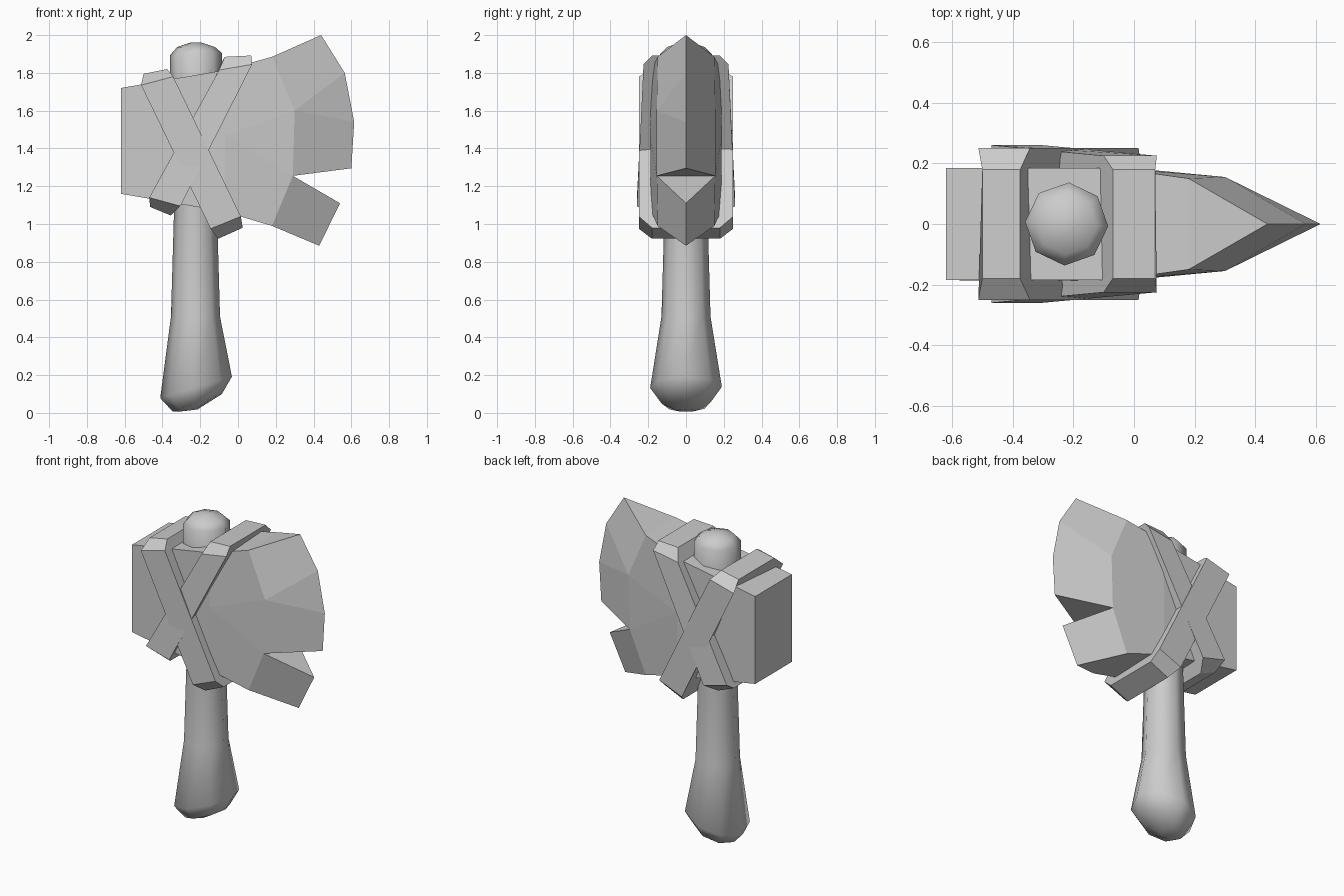
import bpy, bmesh, math
from mathutils import Vector, Matrix

cube = bpy.data.objects.get("Cube")
if cube:
    bpy.data.objects.remove(cube, do_unlink=True)

grey = bpy.data.materials.new("plain_grey")
grey.use_nodes = True
grey.diffuse_color = (0.6, 0.6, 0.6, 1)
bsdf = grey.node_tree.nodes["Principled BSDF"]
bsdf.inputs["Base Color"].default_value = (0.6, 0.6, 0.6, 1)
bsdf.inputs["Roughness"].default_value = 0.8


def make_object(name, bm, smooth=False):
    bmesh.ops.recalc_face_normals(bm, faces=bm.faces)
    for f in bm.faces:
        f.smooth = smooth
    mesh = bpy.data.meshes.new(name)
    bm.to_mesh(mesh)
    bm.free()
    mesh.materials.append(grey)
    obj = bpy.data.objects.new(name, mesh)
    bpy.context.collection.objects.link(obj)
    return obj


def loft(bm, rings):
    """Join closed rings of points and cap both ends."""
    loops = [[bm.verts.new(p) for p in ring] for ring in rings]
    n = len(loops[0])
    for a, b in zip(loops, loops[1:]):
        for i in range(n):
            j = (i + 1) % n
            bm.faces.new((a[i], a[j], b[j], b[i]))
    bm.faces.new(loops[0])
    bm.faces.new(loops[-1])


# Handle: eight-sided shaft with a slanted, swollen butt and a domed top
def handle_ring(x, z, radius, slope):
    ring = []
    for i in range(8):
        a = math.radians(45 * i - 3)
        dx = radius * math.cos(a)
        ring.append((x + dx, radius * math.sin(a), z + slope * dx))
    return ring


stations = [
    (-0.265, 0.012, 0.05, 0.12), (-0.215, 0.053, 0.13, 0.36),
    (-0.222, 0.135, 0.19, 0.3), (-0.225, 0.51, 0.13, 0),
    (-0.225, 1.1, 0.113, 0), (-0.222, 1.7, 0.137, 0),
    (-0.222, 1.9, 0.137, 0.04), (-0.222, 1.937, 0.1, 0),
    (-0.222, 1.96, 0.03, 0),
]
bm = bmesh.new()
loft(bm, [handle_ring(*s) for s in stations])
make_object("handle", bm, smooth=True)

# Axe head: side points (x, z, half thickness) and cutting edge points (x, z)
side = {
    "poll_top": (-0.62, 1.72, 0.185), "neck_top": (-0.07, 1.815, 0.185),
    "cheek_top": (0.18, 1.885, 0.15), "cheek_mid": (0.3, 1.6, 0.155),
    "notch": (0.29, 1.255, 0.155), "cheek_low": (0.18, 0.99, 0.15),
    "neck_low": (-0.07, 1.065, 0.185), "poll_low": (-0.62, 1.16, 0.185),
    "neck_mid": (-0.07, 1.47, 0.19),
}
edge = {
    "tip_top": (0.44, 2.0), "tip_upper": (0.565, 1.8), "tip_mid": (0.615, 1.54),
    "tip_low": (0.6, 1.295), "prong_top": (0.54, 1.11), "prong_low": (0.43, 0.885),
}
cheek_faces = [
    "poll_top neck_top neck_mid neck_low poll_low",
    "neck_top cheek_top cheek_mid neck_mid",
    "neck_mid cheek_mid notch",
    "neck_mid notch cheek_low neck_low",
    "cheek_top tip_top tip_upper cheek_mid",
    "cheek_mid tip_upper tip_mid",
    "cheek_mid tip_mid tip_low notch",
    "notch prong_top prong_low cheek_low",
]
bm = bmesh.new()
shared = {k: bm.verts.new((x, 0, z)) for k, (x, z) in edge.items()}
halves = []
for s in (-1, 1):
    verts = {k: bm.verts.new((x, s * y, z)) for k, (x, z, y) in side.items()}
    verts.update(shared)
    halves.append(verts)
    for names in cheek_faces:
        bm.faces.new([verts[k] for k in names.split()])
front, back = halves
# Walls across the thickness
for a, b in (("poll_low", "poll_top"), ("poll_top", "neck_top"), ("neck_top", "cheek_top"),
             ("poll_low", "neck_low"), ("neck_low", "cheek_low")):
    bm.faces.new((front[a], front[b], back[b], back[a]))
for a, tip in (("cheek_top", "tip_top"), ("notch", "tip_low"),
               ("notch", "prong_top"), ("cheek_low", "prong_low")):
    bm.faces.new((front[a], shared[tip], back[a]))
make_object("axe_head", bm)


# Straps: slanted bands around the head with chamfered corners
def strap(name, left, right, y_top, y_low, y_cap=0.18):
    widths = (y_top, y_cap, y_cap, y_low)
    rings = []
    for pts in (left, right):
        ring = [(x, -y, z) for (x, z), y in zip(pts[1::-1] + pts[:1:-1],
                                                (y_cap, y_top, y_low, y_cap))]
        ring += [(x, -y, z) for x, y, z in reversed(ring)]
        rings.append(ring)
    bm = bmesh.new()
    loft(bm, rings)
    make_object(name, bm)


# Each side lists: top shoulder, top cap, bottom cap, bottom shoulder
strap("strap_outer",
      [(-0.513, 1.735), (-0.5, 1.795), (-0.105, 0.922), (-0.145, 0.975)],
      [(-0.343, 1.78), (-0.375, 1.82), (0.025, 0.98), (0.015, 1.04)],
      0.25, 0.25)
strap("strap_inner",
      [(-0.1, 1.815), (-0.07, 1.885), (-0.465, 1.09), (-0.47, 1.14)],
      [(0.075, 1.845), (0.07, 1.892), (-0.355, 1.045), (-0.305, 1.095)],
      0.225, 0.26)
